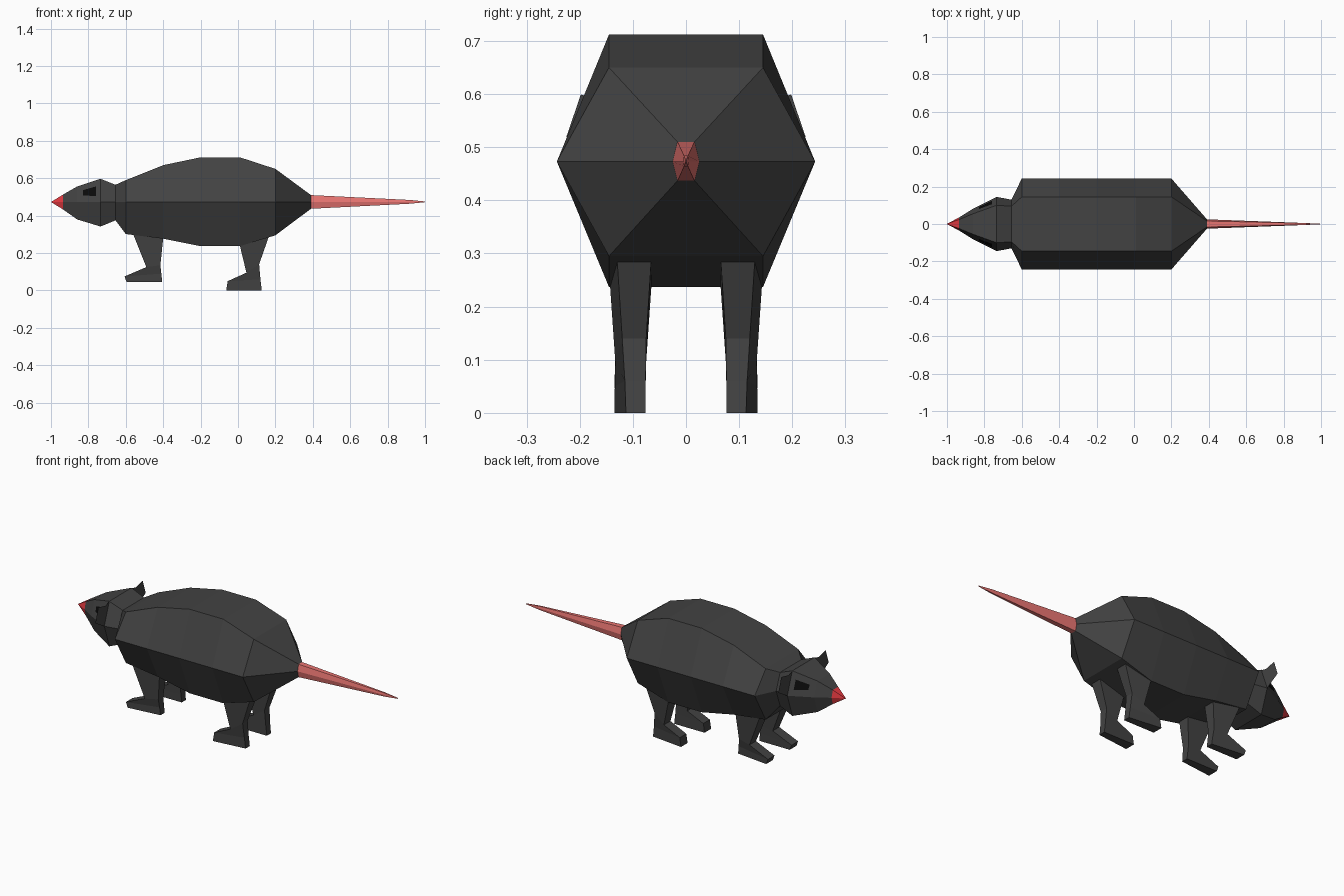
import bpy, bmesh

if "Cube" in bpy.data.objects:
    bpy.data.objects.remove(bpy.data.objects["Cube"])

MID = 0.473  # height of the widest line of every cross-section


def material(name, rgb):
    m = bpy.data.materials.new(name)
    m.diffuse_color = (*rgb, 1)
    m.use_nodes = True
    m.node_tree.nodes["Principled BSDF"].inputs["Base Color"].default_value = m.diffuse_color
    return m


FUR = material("dark_fur", (0.055, 0.055, 0.055))
BLACK = material("black", (0.003, 0.003, 0.003))
RED = material("nose_red", (0.75, 0.04, 0.05))
PINK = material("tail_pink", (0.82, 0.18, 0.17))


def finish(bm, name, mat):
    bmesh.ops.recalc_face_normals(bm, faces=bm.faces)
    me = bpy.data.meshes.new(name)
    bm.to_mesh(me)
    bm.free()
    me.materials.append(mat)
    ob = bpy.data.objects.new(name, me)
    bpy.context.collection.objects.link(ob)
    return ob


def loft(name, rings, mat, caps=True):
    """Skin a list of equal-sized point rings."""
    bm = bmesh.new()
    vs = [[bm.verts.new(p) for p in r] for r in rings]
    n = len(vs[0])
    for a, b in zip(vs, vs[1:]):
        for i in range(n):
            j = (i + 1) % n
            bm.faces.new((a[i], a[j], b[j], b[i]))
    if caps:
        bm.faces.new(vs[0])
        bm.faces.new(vs[-1])
    bmesh.ops.remove_doubles(bm, verts=bm.verts, dist=0.0005)
    return finish(bm, name, mat)


def hexagon(x, wide, flat, top, bottom):
    return [(x, wide, MID), (x, flat, top), (x, -flat, top),
            (x, -wide, MID), (x, -flat, bottom), (x, flat, bottom)]


def sheet(name, pts, mat):
    bm = bmesh.new()
    bm.faces.new([bm.verts.new(p) for p in pts])
    return finish(bm, name, mat)


# Body and head: x, half width, half width of flats, top, bottom
SNOUT = (-0.935, 0.035, 0.024, 0.513, 0.433)
RUMP = (0.39, 0.025, 0.016, 0.51, 0.437)
loft("body", [hexagon(*r) for r in (
    SNOUT,
    (-0.86, 0.082, 0.055, 0.556, 0.38),
    (-0.735, 0.145, 0.1, 0.597, 0.342),
    (-0.655, 0.13, 0.095, 0.565, 0.375),
    (-0.6, 0.243, 0.145, 0.59, 0.302),
    (-0.4, 0.243, 0.145, 0.67, 0.277),
    (-0.2, 0.243, 0.145, 0.712, 0.237),
    (0.01, 0.243, 0.145, 0.712, 0.237),
    (0.2, 0.243, 0.145, 0.65, 0.295),
    RUMP)], FUR)

# Nose tip and tail
loft("nose", [hexagon(-1.0, 0.001, 0.001, MID, MID), hexagon(*SNOUT)], RED)
loft("tail", [hexagon(*RUMP),
              hexagon(0.92, 0.005, 0.004, 0.484, 0.464),
              hexagon(1.0, 0.001, 0.001, 0.476, 0.472)], PINK)

# Leg side profiles as (x front, z front, x back, z back), top to bottom
FRONT = [(-0.56, 0.36, -0.40, 0.36), (-0.56, 0.30, -0.40, 0.28),
         (-0.49, 0.125, -0.415, 0.135), (-0.607, 0.075, -0.41, 0.09),
         (-0.596, 0.046, -0.405, 0.046)]
BACK = [(0.0, 0.32, 0.18, 0.34), (0.01, 0.24, 0.167, 0.295),
        (0.045, 0.095, 0.113, 0.14), (-0.055, 0.05, 0.12, 0.06),
        (-0.063, 0.0, 0.127, 0.0)]
# Matching widths: inner, outer at front, outer at back
WIDTHS = [(0.065, 0.143, 0.13), (0.065, 0.143, 0.13), (0.075, 0.133, 0.12),
          (0.076, 0.134, 0.115), (0.076, 0.135, 0.113)]

for side, s in (("right", -1), ("left", 1)):
    for pos, prof in (("front", FRONT), ("back", BACK)):
        rings = [[(xf, s * i, zf), (xf, s * of, zf), (xb, s * ob, zb), (xb, s * i, zb)]
                 for (xf, zf, xb, zb), (i, of, ob) in zip(prof, WIDTHS)]
        loft(f"{pos}_leg_{side}", rings, FUR)

    # Ear: thin sheet standing sideways from the back of the head
    sheet(f"ear_{side}", [(-0.735, s * y, z) for y, z in (
        (0.1, 0.595), (0.135, 0.585), (0.198, 0.599), (0.225, 0.52), (0.145, 0.473))], FUR)

    # Eye: flat patch lying on the upper cheek
    sheet(f"eye_{side}", [(x, s * (y + 0.004), z + 0.001) for x, y, z in (
        (-0.828, 0.087, 0.508), (-0.76, 0.1195, 0.503),
        (-0.76, 0.1015, 0.555), (-0.83, 0.076, 0.535))], BLACK)
